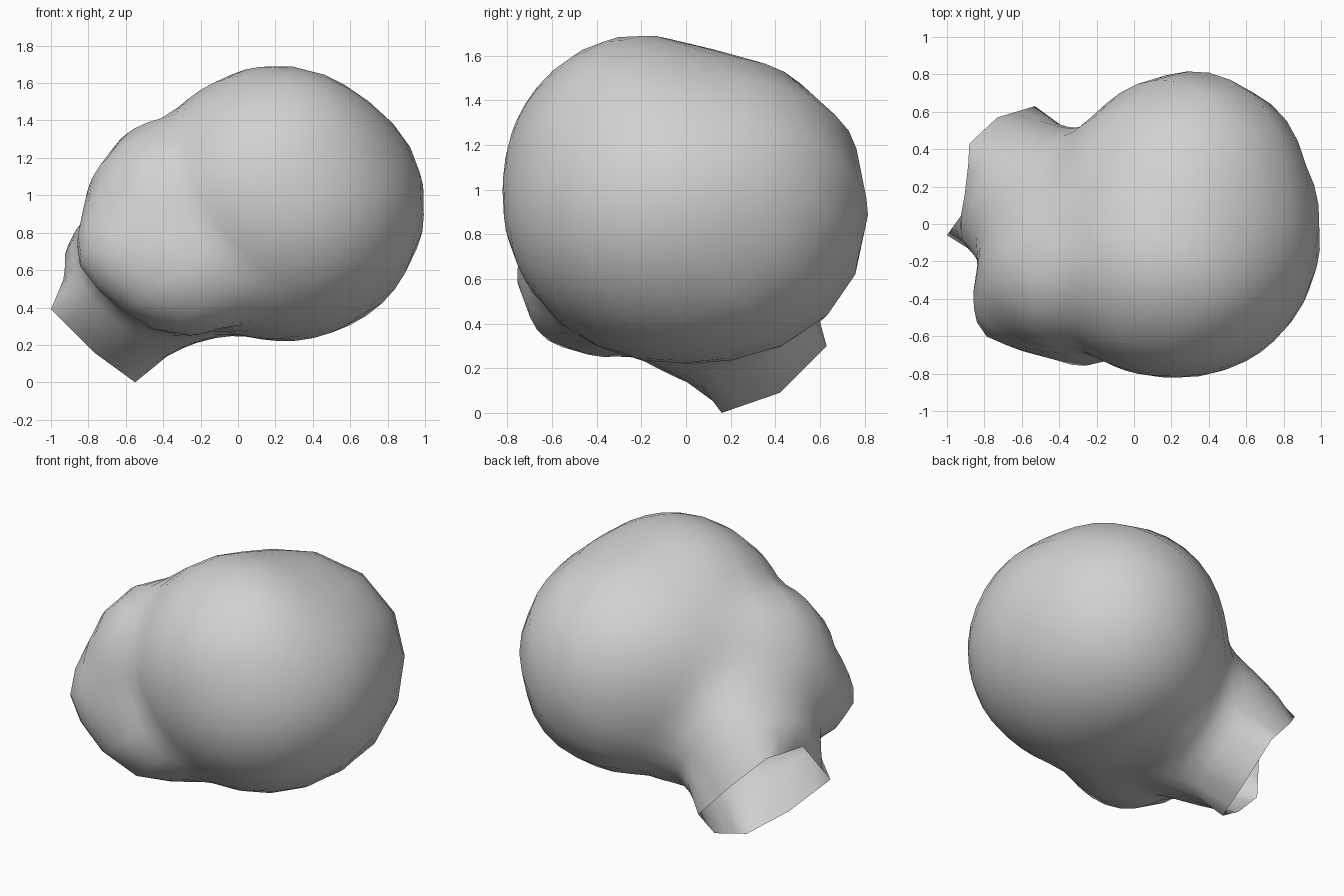
import bpy, bmesh, math
from mathutils import Vector, Matrix
from mathutils.bvhtree import BVHTree

cube = bpy.data.objects.get("Cube")
if cube:
    bpy.data.objects.remove(cube, do_unlink=True)

# Uneven open rim of the neck, going round the neck axis
rim = [Vector(p) for p in (
    (-0.55, 0.16, 0.00), (-0.50, 0.42, 0.09), (-0.53, 0.63, 0.30), (-0.73, 0.57, 0.52),
    (-0.88, 0.43, 0.68), (-0.90, 0.08, 0.63), (-1.00, -0.06, 0.39), (-0.77, 0.04, 0.16))]
neck_dir = Vector((-0.70, 0.485, -0.53)).normalized()
centre = Vector((-0.74, 0.28, 0.35)) - neck_dir
turn = neck_dir.to_track_quat('Z', 'Y').to_matrix().to_4x4()

# Masses of the head: centre, radii
masses = [
    ((0.25, -0.03, 0.93), (0.77, 0.80, 0.72)),    # skull
    ((0.30, 0.15, 0.98), (0.67, 0.70, 0.64)),     # back of skull
    ((0.20, -0.20, 1.00), (0.72, 0.63, 0.705)),   # forehead
    ((0.30, 0.15, 0.80), (0.65, 0.67, 0.58)),     # lower back of skull
    ((-0.38, -0.25, 0.85), (0.465, 0.45, 0.585)), # face
    ((-0.64, -0.45, 0.71), (0.25, 0.24, 0.25)),   # nose
    ((-0.28, -0.42, 0.59), (0.43, 0.37, 0.36)),   # mouth and cheek
    ((-0.10, 0.16, 0.64), (0.40, 0.40, 0.41)),    # base of neck
]

guide = bmesh.new()
for loc, radii in masses:
    place = Matrix.Translation(loc) @ Matrix.Diagonal((*radii, 1))
    bmesh.ops.create_icosphere(guide, subdivisions=4, radius=1, matrix=place)
# Neck, widening towards the head
neck_middle = centre + neck_dir * 0.65 + Vector((-0.02, 0.0, 0.03))
bmesh.ops.create_cone(guide, segments=32, radius1=0.54, radius2=0.37, depth=0.7, cap_ends=True,
                      matrix=Matrix.Translation(neck_middle) @ turn)
tree = BVHTree.FromBMesh(guide)


def surface_point(direction):
    """Outermost point of the combined masses along a direction."""
    return tree.ray_cast(centre + direction * 4, -direction)[0]


# Rim points with two in-between steps, and the spoke each one sets
rim_points = [a.lerp(b, k / 3) for a, b in zip(rim, rim[1:] + rim[:1]) for k in range(3)]
spokes = []
for p in rim_points:
    offset = p - centre
    spokes.append((offset - neck_dir * offset.dot(neck_dir)).normalized())

# Rings running from the neck opening over the head to the crown
bm = bmesh.new()
rings = [[bm.verts.new(p) for p in rim_points]]
for angle in [27, 31, 36, 41] + [41 + 7 * i for i in range(1, 19)]:
    t = math.radians(angle)
    rings.append([bm.verts.new(surface_point(neck_dir * math.cos(t) + s * math.sin(t)))
                  for s in spokes])
crown = bm.verts.new(surface_point(-neck_dir))

count = len(spokes)
for lower, upper in zip(rings, rings[1:]):
    for i in range(count):
        j = (i + 1) % count
        bm.faces.new((lower[i], lower[j], upper[j], upper[i]))
for i in range(count):
    bm.faces.new((rings[-1][i], rings[-1][(i + 1) % count], crown))

# Blend the masses, keeping the open rim in place
inner = [v for ring in rings[1:] for v in ring]
for step in range(2):
    bmesh.ops.smooth_vert(bm, verts=inner, factor=0.4,
                          use_axis_x=True, use_axis_y=True, use_axis_z=True)
bmesh.ops.recalc_face_normals(bm, faces=bm.faces)

mesh = bpy.data.meshes.new("head")
bm.to_mesh(mesh)
bm.free()
guide.free()
mesh.polygons.foreach_set("use_smooth", [True] * len(mesh.polygons))
head = bpy.data.objects.new("head", mesh)
bpy.context.collection.objects.link(head)

# Plain grey
grey = bpy.data.materials.new("light_grey")
grey.use_nodes = True
colour = (0.64, 0.64, 0.64, 1)
grey.diffuse_color = colour
grey.node_tree.nodes["Principled BSDF"].inputs["Base Color"].default_value = colour
mesh.materials.append(grey)
